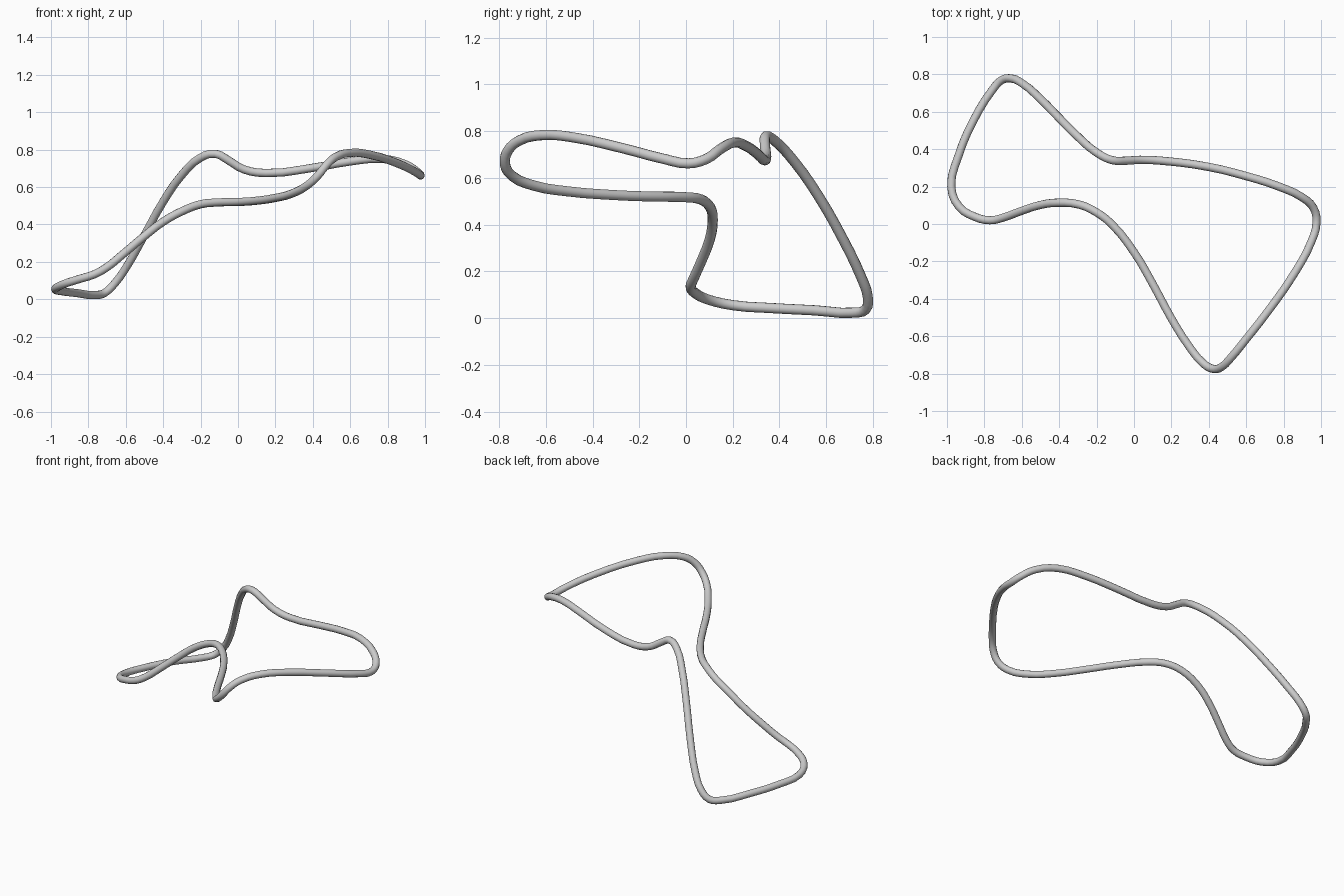
import bpy

RADIUS = 0.022

# Centreline of the closed loop
path = [
    (-0.977, 0.20, 0.055), (-0.94, 0.36, 0.043), (-0.86, 0.55, 0.033), (-0.755, 0.72, 0.023),
    (-0.71, 0.768, 0.036), (-0.655, 0.778, 0.09), (-0.595, 0.75, 0.175),
    (-0.50, 0.669, 0.343), (-0.40, 0.567, 0.522), (-0.30, 0.467, 0.665),
    (-0.20, 0.382, 0.757), (-0.12, 0.342, 0.778), (-0.05, 0.338, 0.742), (0.03, 0.343, 0.695),
    (0.15, 0.338, 0.675), (0.40, 0.305, 0.703), (0.60, 0.256, 0.737), (0.77, 0.202, 0.751),
    (0.90, 0.142, 0.72), (0.96, 0.085, 0.68), (0.976, 0.01, 0.662), (0.95, -0.09, 0.68),
    (0.86, -0.26, 0.724), (0.70, -0.488, 0.774), (0.60, -0.615, 0.783), (0.52, -0.713, 0.76),
    (0.47, -0.763, 0.715), (0.425, -0.775, 0.659), (0.37, -0.745, 0.609),
    (0.29, -0.648, 0.566), (0.20, -0.505, 0.542), (0.10, -0.32, 0.527), (0.0, -0.15, 0.52),
    (-0.12, 0.0, 0.517), (-0.20, 0.062, 0.508), (-0.29, 0.103, 0.475), (-0.40, 0.114, 0.415),
    (-0.50, 0.102, 0.338), (-0.62, 0.063, 0.237), (-0.70, 0.034, 0.172), (-0.77, 0.02, 0.133),
    (-0.85, 0.038, 0.108), (-0.935, 0.092, 0.08),
]

# Round tube swept along the loop
curve = bpy.data.curves.new("loop_tube", "CURVE")
curve.dimensions = "3D"
curve.bevel_depth = RADIUS
curve.bevel_resolution = 4
curve.resolution_u = 3
spline = curve.splines.new("BEZIER")
spline.bezier_points.add(len(path) - 1)
for point, co in zip(spline.bezier_points, path):
    point.co = co
    point.handle_left_type = point.handle_right_type = "AUTO"
spline.use_cyclic_u = True
spline.use_smooth = True

loop = bpy.data.objects.new("loop_tube", curve)
bpy.context.collection.objects.link(loop)
